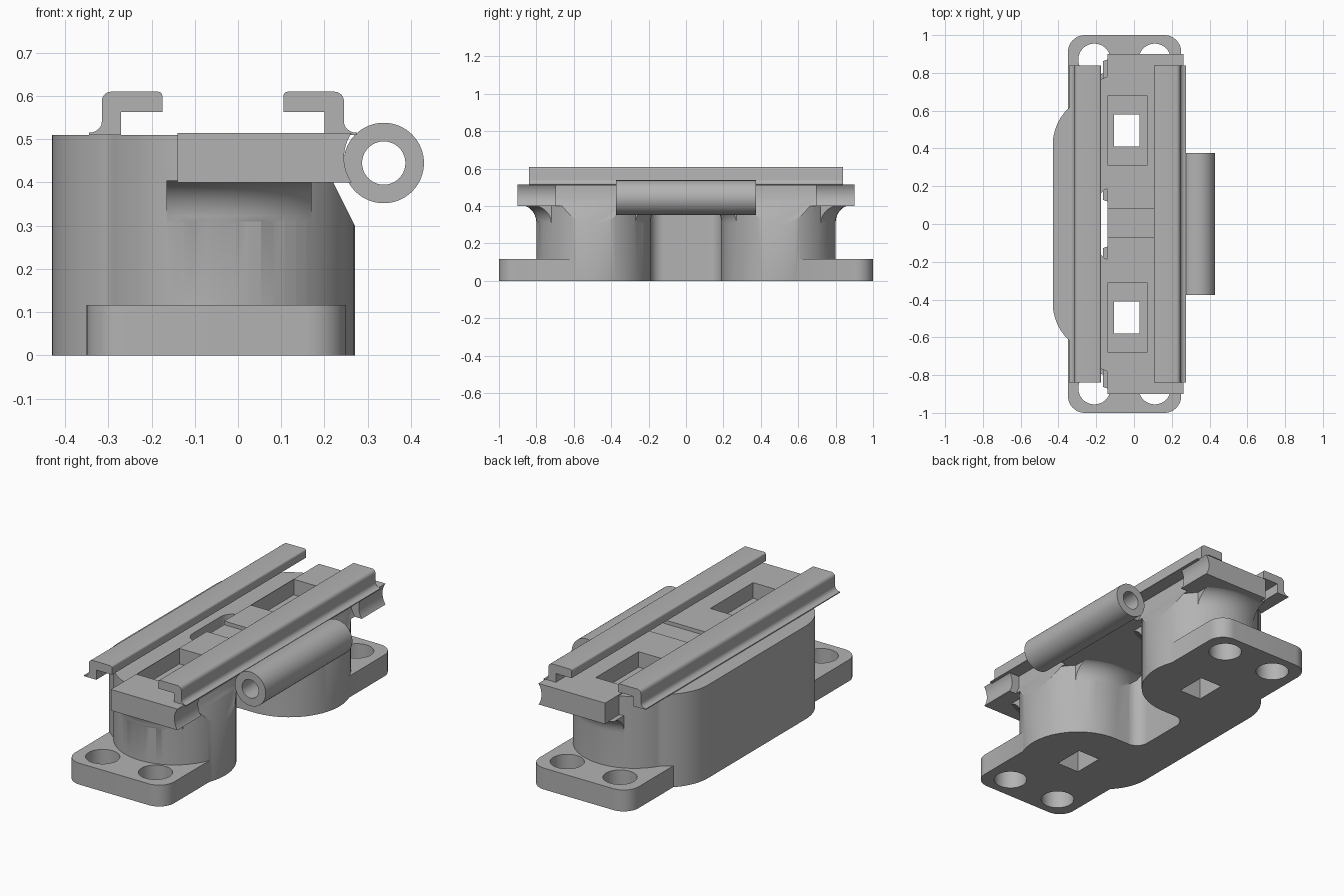
import bpy, bmesh, math
from mathutils import Matrix, Vector

if "Cube" in bpy.data.objects:
    bpy.data.objects.remove(bpy.data.objects["Cube"])

GREY = (0.45, 0.45, 0.45, 1)
mat = bpy.data.materials.new("plain grey")
mat.use_nodes = True
mat.diffuse_color = GREY
mat.node_tree.nodes["Principled BSDF"].inputs["Base Color"].default_value = GREY
CX, CY, R = -0.035, 0.495, 0.305      # drum centre and radius


def finish(name, bm):
    bmesh.ops.recalc_face_normals(bm, faces=bm.faces)
    me = bpy.data.meshes.new(name)
    bm.to_mesh(me)
    bm.free()
    me.materials.append(mat)
    ob = bpy.data.objects.new(name, me)
    bpy.context.collection.objects.link(ob)
    return ob


def prism(name, pts, lo, hi, axis="z"):
    """Extrude an xy outline along z, or an xz outline along y."""
    bm = bmesh.new()
    place = (lambda a, b: (a, b, lo)) if axis == "z" else (lambda a, b: (a, lo, b))
    face = bm.faces.new([bm.verts.new(place(*p)) for p in pts])
    moved = bmesh.ops.extrude_face_region(bm, geom=[face])["geom"]
    step = Vector((0, 0, hi - lo)) if axis == "z" else Vector((0, hi - lo, 0))
    bmesh.ops.translate(bm, vec=step, verts=[g for g in moved if isinstance(g, bmesh.types.BMVert)])
    return finish(name, bm)


def arc(cx, cy, rx, ry, a0, a1, n=12):
    angles = [math.radians(a0 + (a1 - a0) * i / n) for i in range(n + 1)]
    return [(cx + rx * math.cos(a), cy + ry * math.sin(a)) for a in angles]


def circle(cx, cy, r, n=64):
    return arc(cx, cy, r, r, 0, 360 - 360 / n, n - 1)


def box(name, x0, x1, y0, y1, z0, z1):
    return prism(name, [(x0, y0), (x1, y0), (x1, y1), (x0, y1)], z0, z1)


def lathe(name, profile, cx, cy, n=64):
    bm = bmesh.new()
    verts = [bm.verts.new((cx + r, cy, z)) for r, z in profile]
    edges = [bm.edges.new(pair) for pair in zip(verts, verts[1:])]
    bmesh.ops.spin(bm, geom=verts + edges, cent=(cx, cy, 0), axis=(0, 0, 1),
                   angle=math.tau, steps=n, use_merge=True)
    bmesh.ops.remove_doubles(bm, verts=bm.verts, dist=1e-5)
    return finish(name, bm)


def combine(ob, other, operation, keep=False):
    mod = ob.modifiers.new("combine", "BOOLEAN")
    mod.object, mod.operation, mod.solver = other, operation, "EXACT"
    bpy.context.view_layer.objects.active = ob
    bpy.ops.object.modifier_apply(modifier=mod.name)
    if not keep:
        bpy.data.objects.remove(other)


# Back wall joining both drums, with a rounded bay between them
half = arc(-0.12, 0.12, 0.07, 0.07, 180, 90) + [(CX, 0.19), (CX, 0.6)]
half += arc(-0.13, 0.42, 0.30, 0.28, 90, 180, 20)
body = prism("body", half + [(x, -y) for x, y in reversed(half)], 0, 0.51)

for s in (-1, 1):
    # Round drum
    combine(body, prism("drum", circle(CX, s * CY, R), 0, 0.51), "UNION")
    # Flared neck under the deck
    flare = [(0, 0.28), (R - 0.01, 0.28)] + arc(0.39, 0.31, 0.085, 0.095, 180, 90) + [(0, 0.405)]
    neck = lathe("neck", flare, CX, s * CY)
    combine(neck, box("neck_limit", -0.165, 0.17, -1, 1, 0.2, 0.5), "INTERSECT")
    combine(body, neck, "UNION")
    # Mounting flange with two bolt holes
    rim = [(0.25, 0.6)] + arc(0.16, 0.91, 0.09, 0.09, 0, 90) + arc(-0.26, 0.91, 0.09, 0.09, 90, 180)
    rim += [(-0.35, 0.6)]
    flange = prism("flange", [(x, s * y) for x, y in rim], 0, 0.117)
    for x in (-0.21, 0.11):
        combine(flange, prism("bolt_hole", circle(x, s * 0.87, 0.085, 40), -0.1, 0.3), "DIFFERENCE")
    combine(body, flange, "UNION")

# Deck plate with a shallow cross channel
deck = box("deck", -0.14, 0.272, -0.9, 0.9, 0.4, 0.515)
combine(deck, box("channel", -0.3, 0.4, -0.07, 0.08, 0.495, 0.6), "DIFFERENCE")
combine(deck, box("edge_gap", 0.25, 0.4, -0.08, 0.08, 0.3, 0.6), "DIFFERENCE")
combine(deck, prism("hinge_groove", circle(0.345, 0.4575, 0.1), -1, 1, "y"), "DIFFERENCE")

# Stepped square openings and sloped fronts, cut through deck and body alike
slope = [(0.277, 0.286), (0.2, 0.44), (0.2, 0.6), (0.45, 0.6), (0.45, 0.286)]
for s in (-1, 1):
    y = s * CY
    for cutter in (box("opening", -0.105, 0.03, y - 0.085, y + 0.085, -0.1, 0.7),
                   box("pocket", -0.138, 0.07, y - 0.185, y + 0.185, 0.43, 0.7),
                   prism("slope", slope, y - 0.2, y + 0.2, "y")):
        combine(body, cutter, "DIFFERENCE", keep=True)
        combine(deck, cutter, "DIFFERENCE")

# Pair of hooked rails facing each other
rail = [(0.2, 0.51), (0.275, 0.51)] + arc(0.275, 0.54, 0.03, 0.025, 270, 180, 6)
rail += arc(0.223, 0.588, 0.022, 0.022, 0, 90, 6) + arc(0.115, 0.6, 0.01, 0.01, 90, 180, 4)
rail += [(0.105, 0.563), (0.2, 0.563)]
left_rail = prism("left_rail", rail, -0.84, 0.84, "y")
right_rail = prism("right_rail", [(2 * CX - x, z) for x, z in rail], -0.84, 0.84, "y")

# Hinge tube
tube = prism("hinge_tube", circle(0.337, 0.445, 0.093), -0.375, 0.375, "y")
combine(tube, prism("bore", circle(0.337, 0.445, 0.05), -0.5, 0.5, "y"), "DIFFERENCE")

# Smooth shading with crisp edges
bpy.ops.object.select_all(action="DESELECT")
for ob in (body, deck, left_rail, right_rail, tube):
    ob.select_set(True)
bpy.context.view_layer.objects.active = body
bpy.ops.object.shade_smooth_by_angle(angle=math.radians(30))
